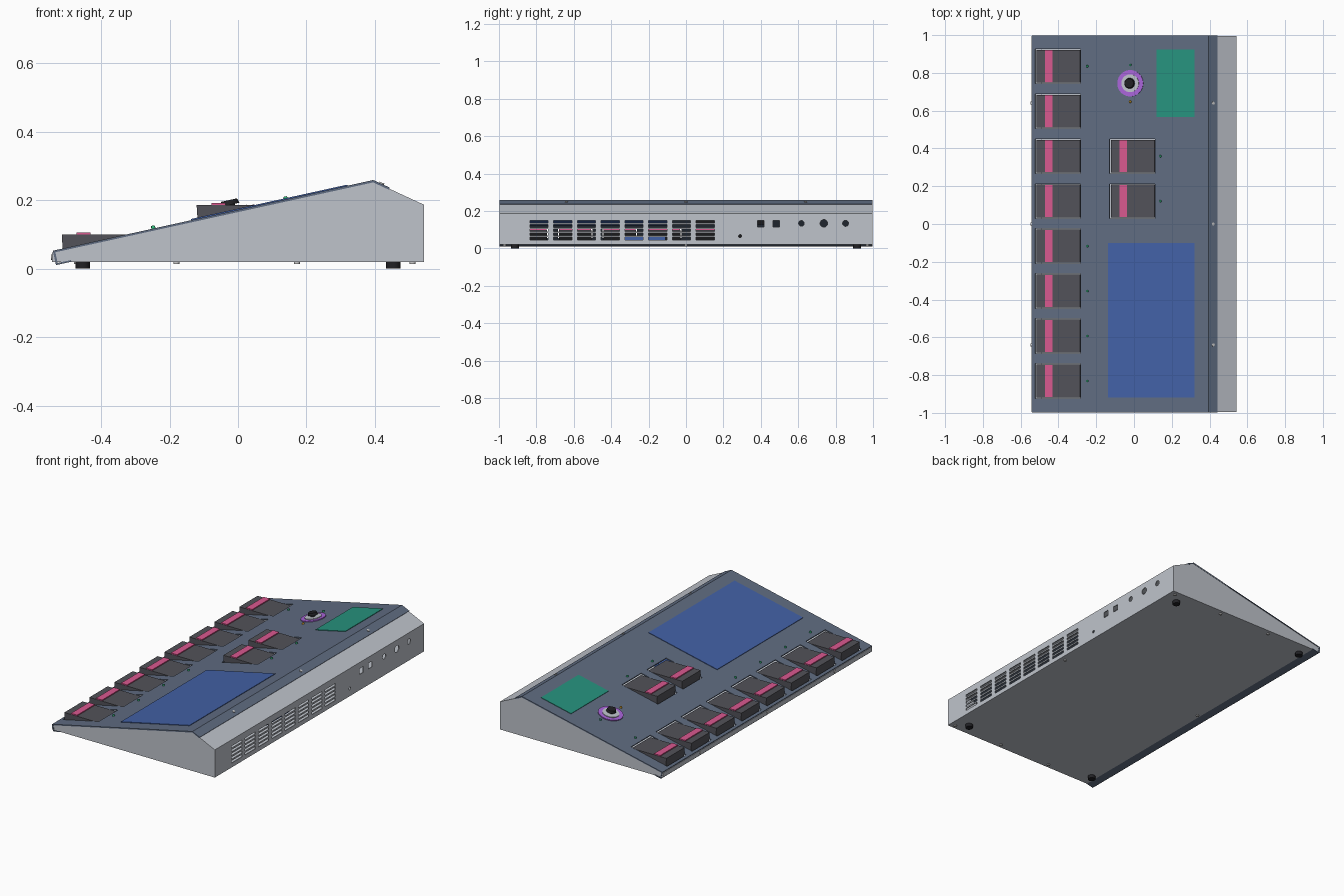
import bpy, bmesh, math
from mathutils import Matrix, Vector

if "Cube" in bpy.data.objects:
    bpy.data.objects.remove(bpy.data.objects["Cube"])

A = math.atan(0.2196)
SA, CA = math.sin(A), math.cos(A)
mats = {}


def material(name, col):
    m = bpy.data.materials.new(name)
    m.diffuse_color = (*col, 1)
    m.use_nodes = True
    m.node_tree.nodes["Principled BSDF"].inputs["Base Color"].default_value = m.diffuse_color
    mats[name] = m


material("slate", (0.115, 0.15, 0.22))
material("charcoal", (0.085, 0.085, 0.1))
material("pink", (0.7, 0.1, 0.28))
material("blue", (0.055, 0.12, 0.38))
material("teal", (0.02, 0.29, 0.21))
material("purple", (0.4, 0.13, 0.7))
material("black", (0.015, 0.015, 0.018))
material("green", (0.03, 0.5, 0.2))
material("amber", (0.75, 0.4, 0.03))
material("shell_grey", (0.52, 0.55, 0.6))


def S(x, h=0.0):
    """Point (x, z) at height h above the sloping deck."""
    return (x - h * SA, 0.052 + 0.2196 * (x + 0.543) + h * CA)


def finish(bm, name, mat):
    bmesh.ops.recalc_face_normals(bm, faces=bm.faces)
    me = bpy.data.meshes.new(name)
    bm.to_mesh(me)
    bm.free()
    ob = bpy.data.objects.new(name, me)
    bpy.context.collection.objects.link(ob)
    if mat:
        me.materials.append(mats[mat])
    return ob


def add_prism(bm, pts, y0, y1):
    """Extrude an xz outline along y."""
    a = [bm.verts.new((x, y0, z)) for x, z in pts]
    b = [bm.verts.new((x, y1, z)) for x, z in pts]
    n = len(pts)
    bm.faces.new(a)
    bm.faces.new(b[::-1])
    return [bm.faces.new((a[i], a[(i + 1) % n], b[(i + 1) % n], b[i])) for i in range(n)]


def prism(name, pts, y0, y1, mat=None):
    bm = bmesh.new()
    add_prism(bm, pts, y0, y1)
    return finish(bm, name, mat)


def slab(x0, x1, h0, h1):
    return [S(x0, h0), S(x1, h0), S(x1, h1), S(x0, h1)]


def rect(x0, x1, z0, z1):
    return [(x0, z0), (x1, z0), (x1, z1), (x0, z1)]


def add_cyl(bm, c, r, h, tilt=0.0, r2=None, seg=24):
    m = Matrix.Translation(c) @ Matrix.Rotation(tilt, 4, 'Y') @ Matrix.Translation((0, 0, h / 2))
    bmesh.ops.create_cone(bm, cap_ends=True, segments=seg, radius1=r,
                          radius2=r if r2 is None else r2, depth=h, matrix=m)


def cyls(name, centres, r, h, tilt=0.0, mat=None, r2=None, seg=24):
    bm = bmesh.new()
    for c in centres:
        add_cyl(bm, c, r, h, tilt, r2, seg)
    ob = finish(bm, name, mat)
    bpy.context.view_layer.objects.active = ob
    ob.select_set(True)
    bpy.ops.object.shade_smooth_by_angle(angle=math.radians(35))
    ob.select_set(False)
    return ob


def on_deck(x, y, h=0.0):
    px, pz = S(x, h)
    return Vector((px, y, pz))


def cut(ob, bm):
    cutter = finish(bm, "cutter", None)
    cutter.hide_render = True
    mod = ob.modifiers.new("cut", 'BOOLEAN')
    mod.object, mod.solver = cutter, 'EXACT'
    bpy.context.view_layer.objects.active = ob
    bpy.ops.object.modifier_apply(modifier="cut")
    bpy.data.objects.remove(cutter)


# Sheet metal case, open under the deck
bm = bmesh.new()
sides = add_prism(bm, [(-0.543, 0.02), (0.543, 0.02), (0.543, 0.187), (0.396, 0.255),
                       (0.39, S(0.39, -0.006)[1]), (-0.543, 0.047)], -0.996, 0.996)
bmesh.ops.recalc_face_normals(bm, faces=bm.faces)
bmesh.ops.delete(bm, geom=[sides[4]], context='FACES')
case = finish(bm, "case", "shell_grey")
mod = case.modifiers.new("thickness", 'SOLIDIFY')
mod.thickness, mod.offset, mod.use_even_offset = 0.005, -1, True
bpy.context.view_layer.objects.active = case
bpy.ops.object.modifier_apply(modifier="thickness")

# Vent slots and connector holes in the rear wall
bm = bmesh.new()
for i in range(8):
    y = -0.835 + i * 0.127
    for j in range(5):
        z = 0.053 + j * 0.0222
        add_prism(bm, rect(0.52, 0.56, z - 0.007, z + 0.007), y, y + 0.098)
for y in (0.40, 0.483):
    add_prism(bm, rect(0.52, 0.56, 0.115, 0.15), y - 0.018, y + 0.018)
for y, z, r in ((0.617, 0.134, 0.015), (0.737, 0.134, 0.02), (0.853, 0.134, 0.016), (0.289, 0.066, 0.008)):
    add_cyl(bm, (0.52, y, z), r, 0.04, math.pi / 2)
cut(case, bm)

# Deck plate with folded front lip and rear flange
t = 0.006
deck = prism("deck_plate", [
    S(-0.541), (0.395, 0.259), (0.443, 0.237), (0.440, 0.231), (0.395, 0.252),
    S(-0.535, -t), S(-0.535, -0.038), S(-0.496, -0.038), S(-0.496, -0.043), S(-0.541, -0.043)],
    -0.998, 0.998, "slate")

keys = [(-0.515, 0.835 - i * 0.238) for i in range(8)] + [(-0.121, 0.359), (-0.121, 0.121)]
bm = bmesh.new()
for x, y in keys:
    add_prism(bm, slab(x - 0.008, x + 0.233, -0.02, 0.03), y - 0.092, y + 0.092)
cut(deck, bm)

# Wedge keys with a raised stripe
for i, (x, y) in enumerate(keys):
    top = S(x)[1] + 0.0415
    prism(f"key_{i + 1}", [(x, top), (x + 0.23, top), S(x + 0.23, -0.024), S(x, -0.018)],
          y - 0.087, y + 0.087, "charcoal")
    prism(f"key_stripe_{i + 1}", rect(x + 0.043, x + 0.084, top - 0.004, top + 0.006),
          y - 0.085, y + 0.085, "pink")

# Displays
prism("main_display", slab(-0.137, 0.32, -0.02, 0.004), -0.918, -0.1, "blue")
prism("small_display", slab(0.12, 0.32, -0.02, 0.004), 0.567, 0.924, "teal")
prism("inner_board", rect(0.15, 0.42, 0.045, 0.068), -0.33, -0.11, "blue")

# Joystick
jx, jy = -0.019, 0.745
cyls("joystick_ring", [on_deck(jx, jy, -0.004)], 0.07, 0.010, -A, "purple", seg=40)
cyls("joystick_collar", [on_deck(jx, jy, 0)], 0.047, 0.010, -A, "shell_grey", seg=40)
cyls("joystick_stem", [on_deck(jx, jy, 0)], 0.014, 0.025, -A, "black")
cyls("joystick_knob", [on_deck(jx, jy, 0.02)], 0.028, 0.014, -A, "black", 0.024)

# Indicator lamps
lamps = [(-0.247, keys[i][1]) for i in (0, 4, 5, 6, 7)]
lamps += [(0.14, 0.359), (0.14, 0.121), (jx, 0.842)]
cyls("green_lamps", [on_deck(x, y, -0.004) for x, y in lamps], 0.007, 0.013, -A, "green", 0.005, 12)
cyls("amber_lamp", [on_deck(jx, 0.647, -0.004)], 0.008, 0.013, -A, "amber", 0.005, 12)

# Screws
rows = (-0.64, 0, 0.64)
cyls("flange_screws", [(0.418, y, 0.246) for y in rows], 0.008, 0.006, math.atan(0.46), None, seg=12)
cyls("front_screws", [(-0.54, y, 0.034) for y in rows], 0.008, 0.007, -math.pi / 2, None, seg=12)
base = [(x, y, 0.014) for x in (-0.18, 0.172, 0.51) for y in (-0.97, 0.97)]
base += [(-0.47, 0, 0.014), (0.51, 0, 0.014)]
cyls("base_screws", base, 0.009, 0.008, seg=12)

# Rubber feet
cyls("feet", [(x, y, 0) for x in (-0.454, 0.454) for y in (-0.915, 0.915)], 0.021, 0.021, 0, "black")
